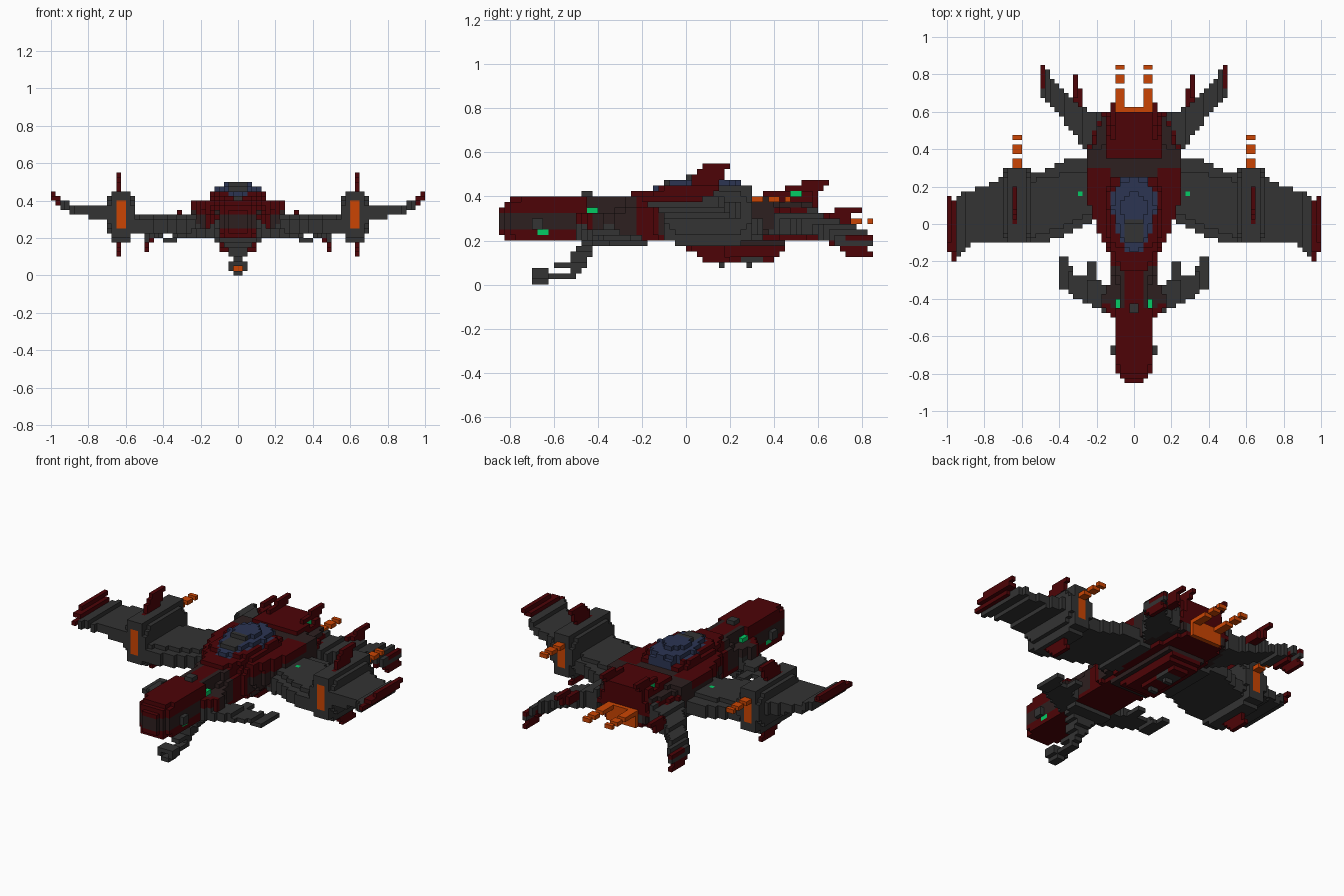
import bpy
import bmesh

cube = bpy.data.objects.get("Cube")
if cube:
    bpy.data.objects.remove(cube, do_unlink=True)

UNIT = .025  # edge of one building block


def make_material(name, color):
    mat = bpy.data.materials.new(name)
    mat.use_nodes = True
    mat.diffuse_color = (*color, 1)
    mat.node_tree.nodes["Principled BSDF"].inputs["Base Color"].default_value = (*color, 1)
    return mat


materials = {
    "grey": make_material("hull grey", (.033, .033, .033)),
    "red": make_material("dark red", (.074, .001, .002)),
    "brown": make_material("brown black", (.026, .014, .014)),
    "orange": make_material("engine orange", (.6, .06, .001)),
    "green": make_material("signal green", (.001, .6, .13)),
    "blue": make_material("canopy blue", (.025, .035, .086)),
}
AXES = {"x": (0, 1, 2), "y": (1, 0, 2), "z": (2, 0, 1)}
cells = {}


def loft(part, color, axis, stations, power=99):
    """Fill blocks along an axis; a station is (t, a0, a1, b0, b1). Mirrored in x."""
    t_ax, a_ax, b_ax = AXES[axis]
    for i in range(stations[0][0], stations[-1][0]):
        t = i + .5
        low, high = next((s, e) for s, e in zip(stations, stations[1:]) if s[0] <= t <= e[0])
        f = (t - low[0]) / (high[0] - low[0])
        a0, a1, b0, b1 = [p + (q - p) * f for p, q in zip(low[1:], high[1:])]
        half_a, half_b = max(.5, (a1 - a0) / 2), max(.5, (b1 - b0) / 2)
        for j in range(int(a0) - 2, int(a1) + 3):
            for k in range(int(b0) - 2, int(b1) + 3):
                u = abs(j + .5 - (a0 + a1) / 2) / half_a
                v = abs(k + .5 - (b0 + b1) / 2) / half_b
                if max(u, v) > 1.001 or (power < 99 and u ** power + v ** power > 1.001):
                    continue
                c = [0, 0, 0]
                c[t_ax], c[a_ax], c[b_ax] = i, j, k
                x, y, z = c
                if x >= 0:
                    paint = color(x, y, z) if callable(color) else color
                    cells[(x, y, z)] = cells[(-1 - x, y, z)] = (part, paint)


def hull(part, color, stations, power=99):
    """Centred section along y; a station is (y, half width, z0, z1)."""
    loft(part, color, "y", [(y, -w, w, b, t) for y, w, b, t in stations], power)


def box(part, color, x0, x1, y0, y1, z0, z1):
    loft(part, color, "x", [(x0, y0, y1, z0, z1), (x1, y0, y1, z0, z1)])


# Colour rules
def nose_paint(x, y, z):
    return "brown" if 10 <= z <= 12 and (x > 1 or y < -32) else "red"


def neck_paint(x, y, z):
    return "red" if x < 2 or z < 9 or y >= -9 else "brown"


def body_paint(x, y, z):
    if z < 9 or 5 <= x <= 8 and y < 10 and z > 12 or y > 15 and 11 <= z <= 13:
        return "red"
    return "grey" if y > 9 and x < 5 else "brown"


def canopy_paint(x, y, z):
    return "grey" if x < 2 and -4 <= y < 1 and z > 16 else "blue"


def keel_paint(x, y, z):
    if z == 7:
        return "brown"
    return "grey" if x < 2 and 10 <= y < 14 else "red"


# Wings, with the outer panel bending up to raked tips
loft("inner_wing", "grey", "x", [(6, 2, 14, 8, 12.5), (10, 0, 14, 8.5, 12), (14, -2, 14, 9, 12),
                                 (20, -4, 11, 9, 12), (23, -4, 10, 9, 12)])
loft("inner_wing", "grey", "x", [(8, 3, 11, 9, 13), (14, 0, 11, 9, 13), (23, -3, 9, 9, 13)])
loft("outer_wing", "grey", "x", [(28, -4, 10, 11.5, 15), (32, -4, 8, 12.5, 15), (35, -4, 7, 13, 15),
                                 (36, -5, 7, 13.5, 15.5), (38, -8, 5, 14, 16)])
for z, x0, y0, y1 in ((15, 38, -8, 3), (16, 38, -6, 5), (17, 39, -4, 6)):
    box("wing_tip", "red", x0, 40 if z > 15 else 39, y0, y1, z, z + 1)

# Wing nacelles with engine panels, exhaust and fins
loft("nacelle", "grey", "y", [(-4, 22.5, 27.5, 8, 18), (-1, 22, 28, 7, 18.3),
                              (9, 22, 28, 7, 18.3), (12, 22.5, 27.5, 8, 18)], 2.8)
for y in (-4, 11):
    box("nacelle_panel", "orange", 24, 26, y, y + 1, 10, 16)
for y0, y1 in ((12, 14), (15, 17), (18, 19)):
    box("nacelle_exhaust", "orange", 24, 26, y0, y1, 15, 16)
loft("upper_fin", "red", "z", [(17, 25, 26, 0, 5), (22, 25, 26, 3, 8)])
loft("lower_fin", "red", "z", [(4, 25, 26, 3, 8), (8, 25, 26, 0, 6)])

# Tail booms spreading outward, with tips and horns
loft("tail_boom", "grey", "x", [(6, 15, 23, 10, 14), (9, 15, 24, 9, 13), (12, 18, 26, 9, 12),
                                (15, 22, 28, 9, 11.5), (18, 26, 32, 8, 10.5), (20, 28, 34, 7, 9)])
loft("tail_tip", "red", "z", [(5, 19, 20, 29, 34), (7, 19, 20, 28, 33)])
loft("tail_tip", "red", "z", [(7, 18, 19, 26, 31), (9, 18, 19, 27, 32)])
box("tail_tip", "red", 19, 20, 29, 34, 8, 9)
box("tail_horn", "red", 11, 12, 25, 29, 11, 13)
box("tail_horn", "red", 12, 13, 27, 32, 13, 14)
box("tail_horn", "red", 12, 13, 26, 30, 11, 13)

# Nose, neck and body
hull("nose", nose_paint, [(-34, 1.8, 9, 14), (-32, 3.6, 8, 15.5), (-30, 4.2, 8, 16),
                          (-18, 4.2, 8, 16)], 5)
hull("nose_collar", lambda x, y, z: "red" if y < -17 or z < 10 else "brown",
     [(-20, 5, 9, 13), (-17, 7, 9, 13), (-13, 6, 9, 13)], 8)
box("nose_pod", "grey", 4, 5, -28, -26, 10, 12)
box("nose_light", "green", 3, 4, -27, -25, 9, 10)
hull("neck", neck_paint, [(-18, 5, 8, 13), (-8, 5, 8, 14), (-4, 6, 8, 15)], 8)
hull("neck", neck_paint, [(-18, 3, 13, 16), (-4, 4, 13, 16)])
hull("body", body_paint, [(-5, 6, 8, 16), (0, 8, 8, 16.5), (5, 10, 8, 16), (16, 10, 8, 16),
                          (18, 9, 8, 16), (22, 8, 8, 16), (24, 6, 8, 15)], 3)
hull("shoulder_armor", lambda x, y, z: "red" if y < 12 and x > 4 else "brown",
     [(-4, 7, 14, 16), (3, 9, 14, 16), (6, 10, 14, 16), (16, 10, 14, 16)])
box("neck_sensor", "grey", 0, 1, -19, -17, 16, 17)
box("neck_light", "green", 3, 4, -18, -16, 13, 14)
box("wing_light", "green", 11, 12, 6, 7, 12, 13)

# Canopy in its red surround
hull("canopy_surround", "red", [(-10, 3, 15, 16.5), (-3, 5.5, 15, 18), (7, 6, 15, 18), (10, 5, 15, 17)], 4)
hull("canopy", canopy_paint, [(-6, 2, 15, 17.5), (-3, 3.3, 15, 19), (3, 4.8, 15, 20),
                              (7, 4.5, 15, 19.5), (10, 2.5, 15, 18.5)], 2.4)

# Rear deck, deck fins and main engine
hull("rear_deck", "red", [(14, 6, 15, 17), (21, 6, 15, 17), (24, 5, 14, 16.5)])
loft("deck_fin", "red", "z", [(15, 4, 5, 14, 22), (17, 4, 5, 17, 24), (19, 4, 5, 22, 27)])
box("deck_light", "green", 4, 5, 19, 21, 16, 17)
for y in (19, 20):
    for x in (5, -6):
        cells.pop((x, y, 16), None)  # opens the recess beside the light
box("main_engine", "orange", 0, 4, 24, 25, 8, 12)
for y0, y1 in ((25, 29), (30, 32), (33, 34)):
    box("main_exhaust", "orange", 2, 4, y0, y1, 11, 12)

# Belly keel, narrowing downward
loft("belly_keel", keel_paint, "z", [(5, -3.5, 3.5, 3, 17), (7, -4.5, 4.5, -1, 18), (8, -6, 6, -3, 18)])
box("belly_keel", keel_paint, 0, 2, 5, 16, 4, 5)
for y in (6, 11):
    box("keel_spike", "grey", 0, 1, y, y + 1, 3, 4)

# Mandibles with hooked claws
loft("mandible", "grey", "x", [(4, -20, -14, 8, 11), (8, -18, -12, 8, 10),
                               (12, -16, -11, 8, 9), (14, -15, -10, 8, 9)])
box("mandible", "grey", 13, 16, -14, -9, 7, 8)
box("mandible", "grey", 14, 16, -9, -7, 7, 8)
box("mandible_hook", "grey", 8, 10, -13, -8, 8, 9)

# Chin gun on a bent strut, with a recessed glowing muzzle
hull("gun_mount", "grey", [(-19, 4, 7, 8), (-14, 5, 7, 8)])
loft("gun_strut", "grey", "z", [(2, -1, 1, -21, -19), (4, -1.6, 1.6, -21, -18),
                                (7, -3, 3, -20, -17)])
box("gun_barrel", "grey", 0, 1, -25, -20, 1, 2)
box("gun_muzzle", "grey", 0, 1, -28, -25, 0, 1)
box("gun_muzzle", "grey", 1, 2, -28, -25, 1, 3)
box("gun_muzzle", "grey", 0, 1, -28, -25, 2, 3)
box("gun_muzzle", "orange", 0, 1, -26, -25, 1, 2)
box("gun_sight", "grey", 0, 1, -24, -19, 3, 4)


# Turn the blocks of each part into a mesh of their open faces
def build(part, blocks):
    bm = bmesh.new()
    corners, slots = {}, []
    for cell, paint in blocks:
        if paint not in slots:
            slots.append(paint)
        for axis in range(3):
            for sign in (-1, 1):
                beside = list(cell)
                beside[axis] += sign
                if tuple(beside) in cells:
                    continue
                u, v = (axis + 1) % 3, (axis + 2) % 3
                loop = []
                for du, dv in ((0, 0), (1, 0), (1, 1), (0, 1))[::sign]:
                    p = list(cell)
                    p[axis] += sign > 0
                    p[u] += du
                    p[v] += dv
                    key = tuple(p)
                    if key not in corners:
                        corners[key] = bm.verts.new([n * UNIT for n in key])
                    loop.append(corners[key])
                bm.faces.new(loop).material_index = slots.index(paint)
    mesh = bpy.data.meshes.new(part)
    bm.to_mesh(mesh)
    bm.free()
    for paint in slots:
        mesh.materials.append(materials[paint])
    bpy.context.collection.objects.link(bpy.data.objects.new(part, mesh))


parts = {}
for cell, (part, paint) in cells.items():
    parts.setdefault(part, []).append((cell, paint))
for part, blocks in parts.items():
    build(part, blocks)
